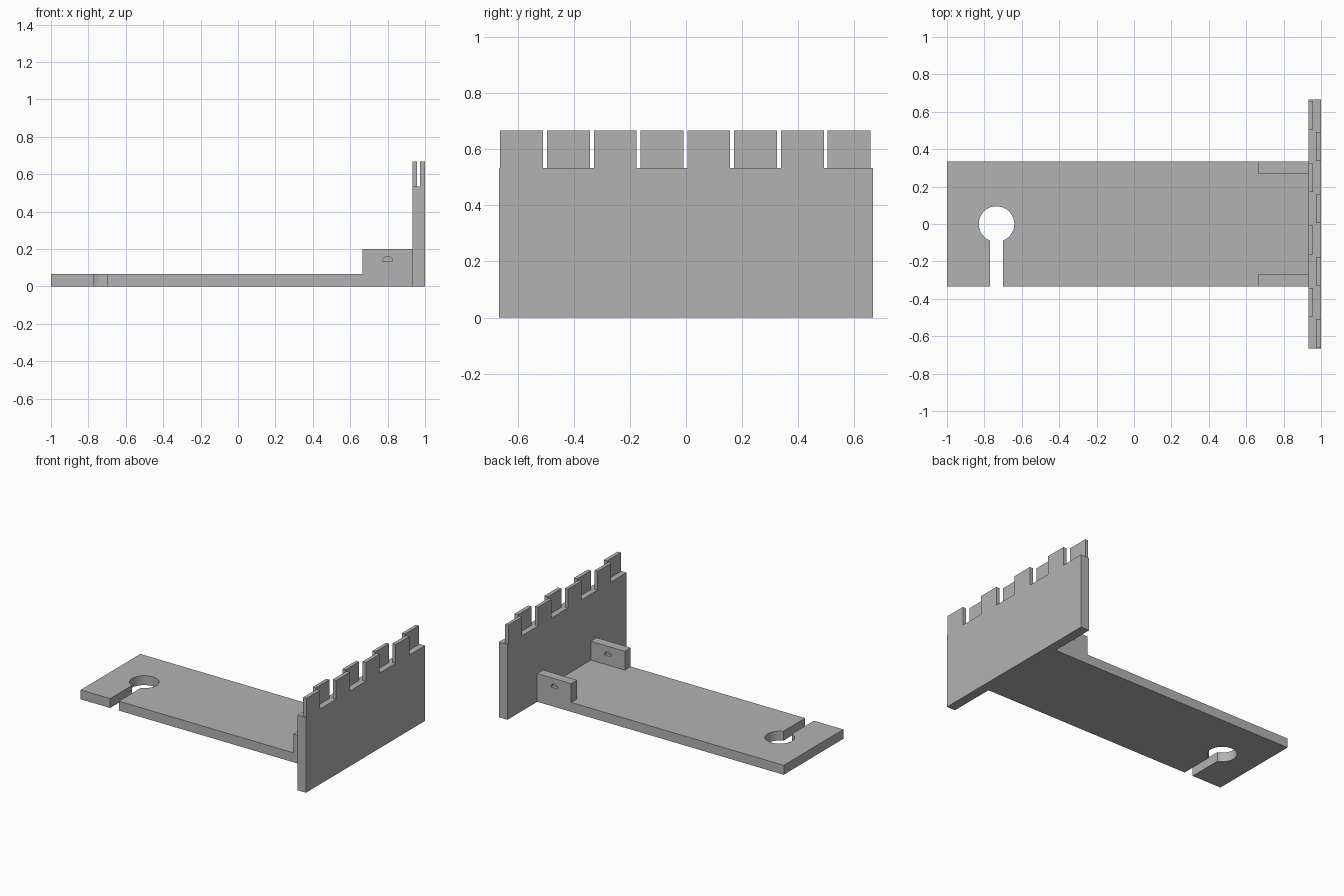
import bpy
import bmesh
from math import asin, cos, pi, sin

cube = bpy.data.objects.get("Cube")
if cube:
    bpy.data.objects.remove(cube, do_unlink=True)

grey = bpy.data.materials.new("plain grey")
grey.use_nodes = True
GREY = (0.45, 0.45, 0.45, 1)
grey.diffuse_color = GREY
grey.node_tree.nodes["Principled BSDF"].inputs["Base Color"].default_value = GREY


def prism(name, outline, direction):
    """Extrude a closed planar outline along a direction."""
    bm = bmesh.new()
    face = bm.faces.new([bm.verts.new(p) for p in outline])
    result = bmesh.ops.extrude_face_region(bm, geom=[face])
    moved = [g for g in result["geom"] if isinstance(g, bmesh.types.BMVert)]
    bmesh.ops.translate(bm, verts=moved, vec=direction)
    bmesh.ops.recalc_face_normals(bm, faces=bm.faces)
    mesh = bpy.data.meshes.new(name)
    bm.to_mesh(mesh)
    bm.free()
    mesh.materials.append(grey)
    obj = bpy.data.objects.new(name, mesh)
    bpy.context.collection.objects.link(obj)
    return obj


def box(name, x, y, z):
    outline = [(x[0], y[0], z[0]), (x[1], y[0], z[0]),
               (x[1], y[1], z[0]), (x[0], y[1], z[0])]
    return prism(name, outline, (0, 0, z[1] - z[0]))


HALF = 1 / 3          # half width of the base plate
T = 1 / 15            # plate thickness
INNER = 1 - T         # inner face of the upright panel

# Base plate with a keyhole slot open to the front edge
hole_x, hole_r, slot = -0.735, 0.095, 0.034
gap = asin(slot / hole_r)
start, sweep, steps = -pi / 2 - gap, 2 * (pi - gap), 40
arc = [(hole_x + hole_r * cos(start - sweep * i / steps),
        hole_r * sin(start - sweep * i / steps), 0) for i in range(steps + 1)]
plate = [(-1, -HALF, 0), (hole_x - slot, -HALF, 0)] + arc
plate += [(hole_x + slot, -HALF, 0), (INNER, -HALF, 0),
          (INNER, HALF, 0), (-1, HALF, 0)]
prism("base_plate", plate, (0, 0, T))

# Upright panel with two staggered rows of teeth
SHOULDER = 8 * T
box("upright_panel", (INNER, 1), (-2 * HALF, 2 * HALF), (0, SHOULDER))
for i in range(8):
    y = -0.662 + i * HALF / 2
    x = (0.974, 1) if i % 2 == 0 else (INNER, 0.957)
    box(f"tooth_{i + 1}", x, (y, y + 0.153), (SHOULDER, 10 * T))

# Side brackets with half-round pockets on both faces
for side, name in ((-1, "front"), (1, "back")):
    ys = sorted((side * (HALF - T), side * HALF))
    bracket = box(f"{name}_bracket", (10 * T, INNER), ys, (T, 3 * T))
    for y in ys:
        pocket = [(0.8 + 0.027 * cos(pi * i / 12), y - 0.022,
                   2 * T + 0.027 * sin(pi * i / 12)) for i in range(13)]
        cutter = prism("pocket_cutter", pocket, (0, 0.044, 0))
        cutter.hide_render = True
        cut = bracket.modifiers.new("pocket", "BOOLEAN")
        cut.operation = "DIFFERENCE"
        cut.solver = "EXACT"
        cut.object = cutter
        bpy.context.view_layer.objects.active = bracket
        bpy.ops.object.modifier_apply(modifier=cut.name)
        bpy.data.objects.remove(cutter, do_unlink=True)
